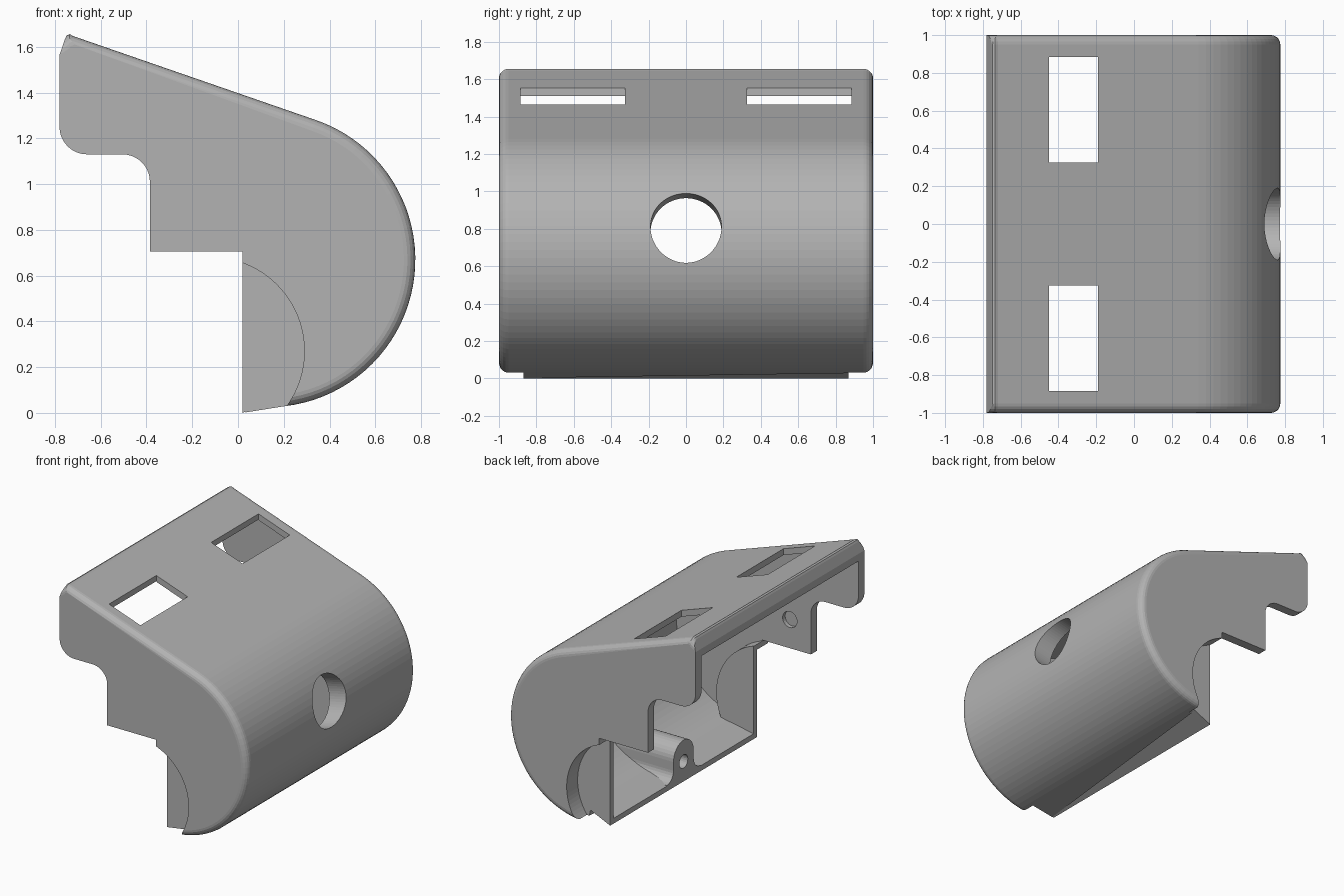
import bpy, bmesh
from math import sin, cos, radians
from mathutils import Vector, Matrix

if "Cube" in bpy.data.objects:
    bpy.data.objects.remove(bpy.data.objects["Cube"])

grey = bpy.data.materials.new("plain_grey")
grey.use_nodes = True
COLOUR = (0.45, 0.45, 0.45, 1)
grey.diffuse_color = COLOUR
grey.node_tree.nodes["Principled BSDF"].inputs["Base Color"].default_value = COLOUR


def arc(cx, cz, r, a0, a1, n):
    """Points on an arc, angles in degrees."""
    angles = [radians(a0 + (a1 - a0) * i / n) for i in range(n + 1)]
    return [(cx + r * cos(a), cz + r * sin(a)) for a in angles]


def finish(bm, name):
    bmesh.ops.recalc_face_normals(bm, faces=bm.faces)
    mesh = bpy.data.meshes.new(name)
    bm.to_mesh(mesh)
    bm.free()
    mesh.materials.append(grey)
    obj = bpy.data.objects.new(name, mesh)
    bpy.context.collection.objects.link(obj)
    return obj


def prism(name, pts, lo, hi, axis="y", round_edges=None, radius=0.05):
    """Extrude a profile along y (points are x, z) or x (points are y, z)."""
    bm = bmesh.new()
    place = (lambda p, d: (p[0], d, p[1])) if axis == "y" else (lambda p, d: (d, p[0], p[1]))
    face = bm.faces.new([bm.verts.new(place(p, lo)) for p in pts])
    new = bmesh.ops.extrude_face_region(bm, geom=[face])["geom"]
    shift = Vector(place((0, 0), hi - lo))
    bmesh.ops.translate(bm, vec=shift, verts=[v for v in new if isinstance(v, bmesh.types.BMVert)])
    if round_edges:
        chosen = [e for e in bm.edges if abs(e.verts[0].co.y - e.verts[1].co.y) < 1e-5
                  and all(round_edges(v.co) for v in e.verts)]
        bmesh.ops.bevel(bm, geom=chosen, offset=radius, segments=5, profile=0.5, affect="EDGES")
    return finish(bm, name)


def cylinder(name, centre, direction, r, length, n=48):
    bm = bmesh.new()
    turn = Vector(direction).to_track_quat("Z", "Y").to_matrix().to_4x4()
    bmesh.ops.create_cone(bm, cap_ends=True, segments=n, radius1=r, radius2=r, depth=length,
                          matrix=Matrix.Translation(centre) @ turn)
    return finish(bm, name)


def box(name, lo, hi):
    return prism(name, [(lo[0], lo[2]), (hi[0], lo[2]), (hi[0], hi[2]), (lo[0], hi[2])], lo[1], hi[1])


def cut(target, tool):
    """Subtract tool from target and discard the tool."""
    mod = target.modifiers.new("cut", "BOOLEAN")
    mod.operation, mod.solver, mod.object = "DIFFERENCE", "EXACT", tool
    bpy.context.view_layer.update()
    mesh = bpy.data.meshes.new_from_object(
        target.evaluated_get(bpy.context.evaluated_depsgraph_get()))
    target.modifiers.clear()
    target.data = mesh
    bpy.data.objects.remove(tool)


CX, CZ, R, TILT = 0.13, 0.67, 0.645, 70.9   # big round of the housing
SLOPE = -0.346
WALL = 0.045


def roof(x, r=R):
    a = radians(TILT)
    return CZ + r * sin(a) + SLOPE * (x - CX - r * cos(a))


# Housing: side profile with its outer edges rounded at both ends
outline = ([(-0.78, 1.565), (-0.755, 1.637), (-0.748, 1.65), (-0.735, 1.655), (-0.72, roof(-0.72))]
           + arc(CX, CZ, R, TILT, -83.5, 40)
           + [(0.02, 0.0), (0.02, 0.705), (-0.385, 0.705)]
           + arc(-0.505, 1.01, 0.12, 0, 90, 10) + arc(-0.66, 1.25, 0.12, 270, 180, 10))
housing = prism("housing", outline, -1, 1,
                round_edges=lambda c: c.z > 1.6 or c.x > 0.19)

# Hollow, open towards the back
inner = R - WALL
hollow = prism("hollow", [(-1, 1.51), (-0.45, 1.51), (-0.44, roof(-0.44, inner))]
               + arc(CX, CZ, inner, TILT, -83.5, 40) + [(0.02, 0.04), (-1, 0.04)], -0.93, 0.93)

# Round inset walls at both ends stay solid
for s in (-1, 1):
    disc = [p for p in arc(-0.12, 0.27, 0.45, -90, 90, 48) if p[0] > 0.02]
    disc = [(0.02, -0.2)] + disc + [(0.02, disc[-1][1])]
    lo, hi = sorted((s * 0.83, s * 1.1))
    cut(hollow, prism("inset_wall", disc, lo, hi))

# Screw rib in the middle of the floor
rib = ([(-0.2, -0.1), (-0.2, 0.045)] + arc(-0.2, 0.125, 0.08, -80, 0, 6)
       + arc(0, 0.19, 0.12, 180, 0, 16) + arc(0.2, 0.125, 0.08, 180, 260, 6)
       + [(0.2, 0.045), (0.2, -0.1)])
cut(hollow, prism("screw_rib", rib, 0.0, 0.9, axis="x"))

# Collar around the large round hole
tilt = radians(12.5)
axis = Vector((cos(tilt), 0, sin(tilt)))
middle = Vector((CX, 0, CZ))
cut(hollow, cylinder("collar", middle + axis * 0.65, axis, 0.25, 0.3))
cut(housing, hollow)

# Large hole and screw hole
cut(housing, cylinder("large_hole", middle + axis * 0.65, axis, 0.19, 0.5, 64))
cut(housing, cylinder("screw_hole", (0.1, 0, 0.15), (1, 0, 0), 0.05, 0.4, 24))

# Parts repeated at both ends: round recess, roof window, blind screw seat
for s in (-1, 1):
    cut(housing, cylinder("end_recess", (-0.12, s * 1.02, 0.27), (0, 1, 0), 0.41, 0.3, 96))
    lo, hi = sorted((s * 0.325, s * 0.885))
    cut(housing, box("roof_window", (-0.45, lo, 1.3), (-0.19, hi, 1.8)))
    cut(housing, cylinder("screw_seat", (-0.21, s * 0.92, 0.92), (0, 1, 0), 0.06, 0.08, 24))

housing.name = "housing"
